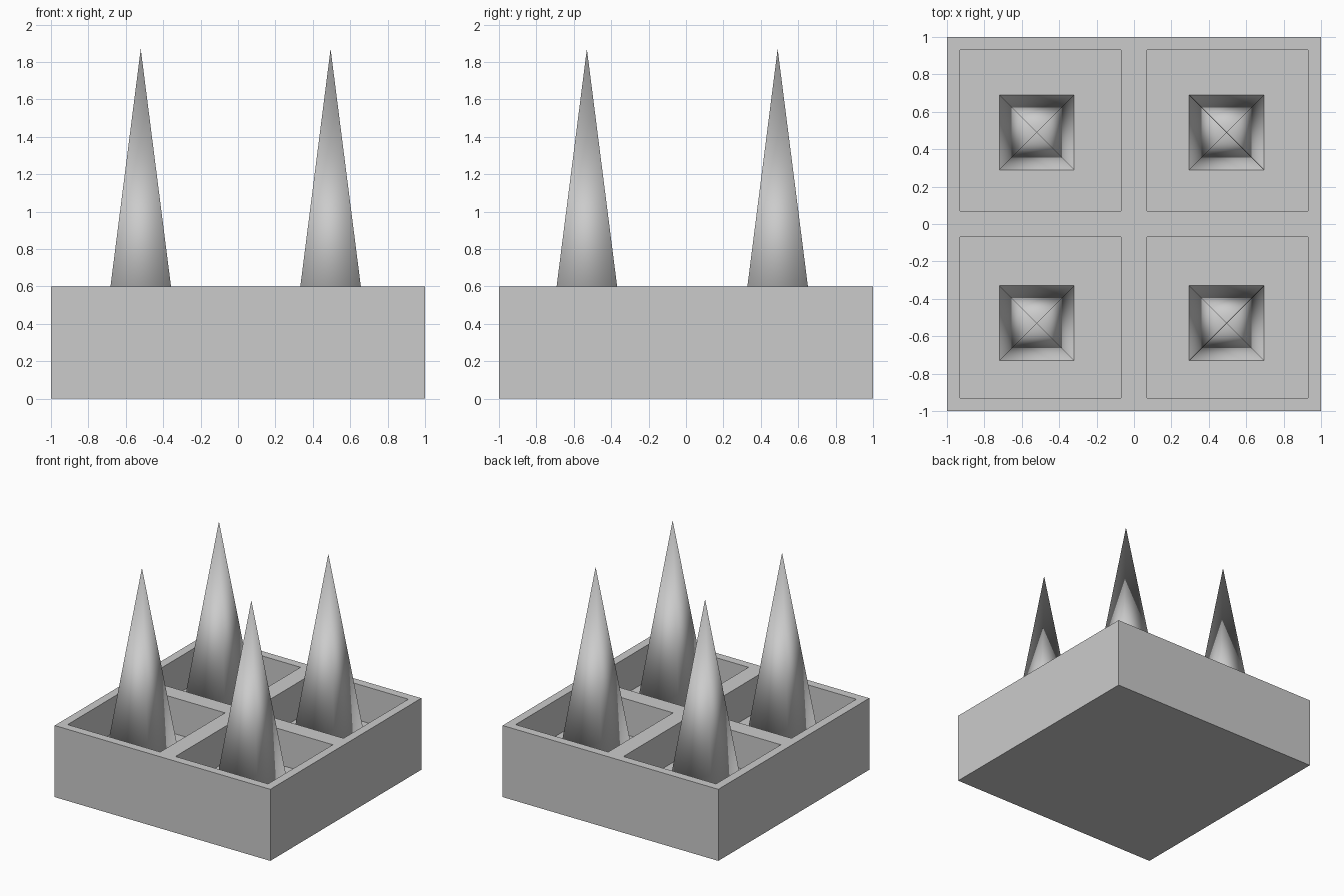
import bpy, bmesh
from math import radians, sqrt, pi
from mathutils import Matrix, Vector

if "Cube" in bpy.data.objects:
    bpy.data.objects.remove(bpy.data.objects["Cube"])

TOP, FLOOR, TIP = 0.6, 0.3, 1.87


def add_object(name, bm):
    bmesh.ops.recalc_face_normals(bm, faces=bm.faces)
    mesh = bpy.data.meshes.new(name)
    bm.to_mesh(mesh)
    bm.free()
    obj = bpy.data.objects.new(name, mesh)
    bpy.context.collection.objects.link(obj)
    return obj


# Base tray: 2 x 2 grid of square pockets sunk into a solid block
bm = bmesh.new()
bmesh.ops.create_grid(bm, x_segments=2, y_segments=2, size=1,
                      matrix=Matrix.Translation((0, 0, TOP)))
rim = [e for e in bm.edges if e.is_boundary]
pockets = bm.faces[:]
side = bmesh.ops.extrude_edge_only(bm, edges=rim)["geom"]
low = [v for v in side if isinstance(v, bmesh.types.BMVert)]
bmesh.ops.translate(bm, verts=low, vec=Vector((0, 0, -TOP)))
bmesh.ops.inset_individual(bm, faces=pockets, thickness=0.1)
bmesh.ops.inset_individual(bm, faces=pockets, thickness=0, depth=0)
inner = {v for f in pockets for v in f.verts}
bmesh.ops.translate(bm, verts=list(inner), vec=Vector((0, 0, FLOOR - TOP)))
bmesh.ops.holes_fill(bm, edges=[e for e in bm.edges if e.is_boundary], sides=0)
add_object("pocket_tray", bm)

# Four-sided smooth-shaded spikes, slightly off the pocket centres
SINK = 0.02
half = 0.2 * (TIP - FLOOR + SINK) / (TIP - FLOOR)
height = TIP - FLOOR + SINK
for x in (-0.52, 0.495):
    for y in (-0.53, 0.49):
        bm = bmesh.new()
        bmesh.ops.create_cone(
            bm, cap_ends=True, segments=4, radius1=half * sqrt(2), radius2=0,
            depth=height,
            matrix=Matrix.Translation((x, y, TIP - height / 2)) @ Matrix.Rotation(pi / 4, 4, 'Z'))
        bmesh.ops.remove_doubles(bm, verts=bm.verts, dist=1e-5)
        for f in bm.faces:
            f.smooth = True
        add_object("spike", bm)
